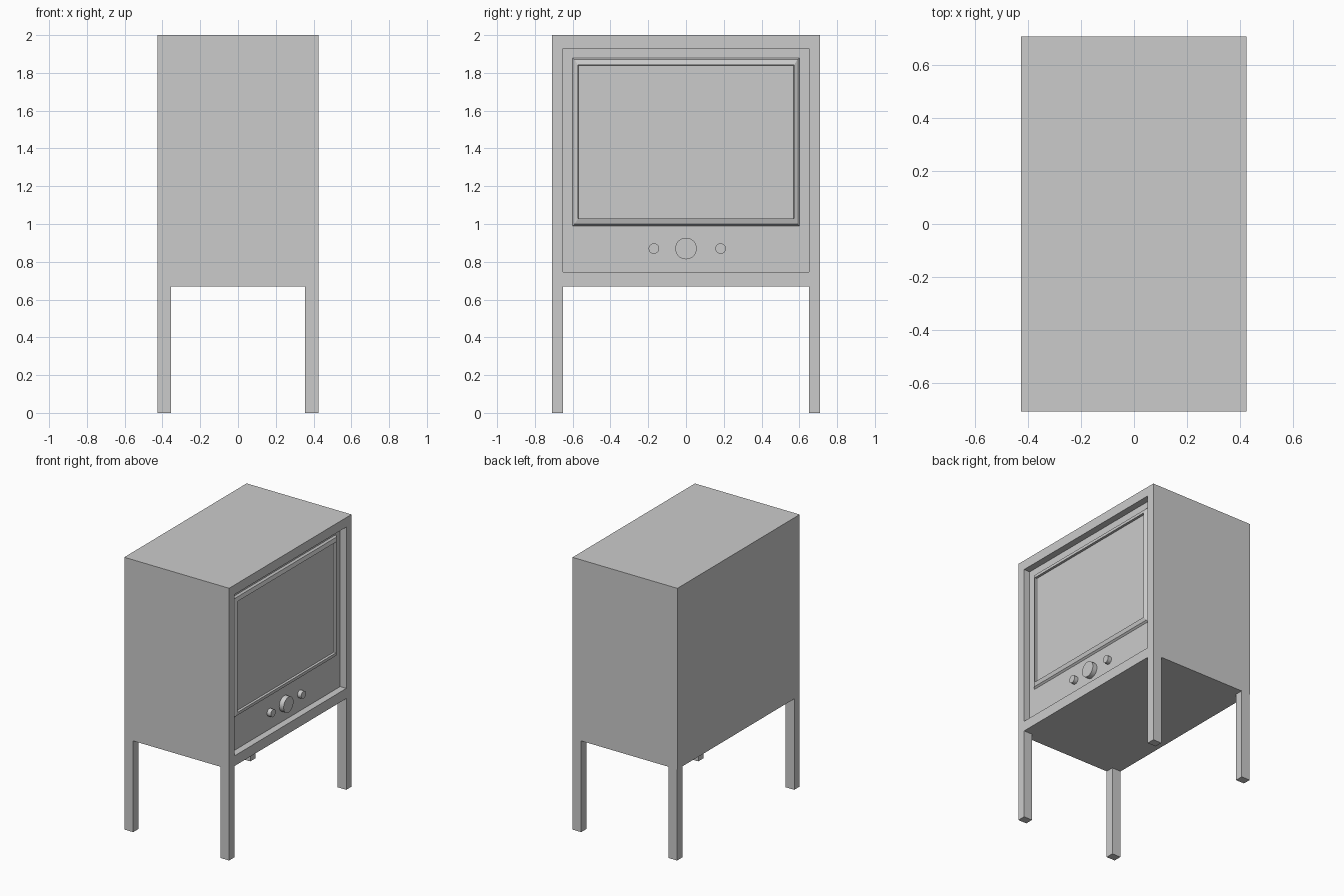
import bpy, bmesh, math

if "Cube" in bpy.data.objects:
    bpy.data.objects.remove(bpy.data.objects["Cube"])


def stepped_box(name, rings, cap_start=True, cap_end=True):
    """Skin a list of rectangles (x, half_width_y, z_low, z_high)."""
    bm = bmesh.new()
    loops = []
    for x, w, z0, z1 in rings:
        pts = [(-w, z0), (w, z0), (w, z1), (-w, z1)]
        loops.append([bm.verts.new((x, y, z)) for y, z in pts])
    for a, b in zip(loops, loops[1:]):
        for i in range(4):
            j = (i + 1) % 4
            bm.faces.new((a[j], a[i], b[i], b[j])[::-1])
    if cap_start:
        bm.faces.new(loops[0][::-1])
    if cap_end:
        bm.faces.new(loops[-1])
    mesh = bpy.data.meshes.new(name)
    bm.to_mesh(mesh)
    bm.free()
    obj = bpy.data.objects.new(name, mesh)
    bpy.context.collection.objects.link(obj)
    return obj


def knob(name, y, radius, length, sides):
    bpy.ops.mesh.primitive_cylinder_add(
        vertices=sides, radius=radius, depth=length,
        location=(0.375 + length / 2, y, 0.87), rotation=(0, math.pi / 2, 0))
    obj = bpy.context.object
    obj.name = name
    bpy.ops.object.shade_smooth_by_angle(angle=math.radians(35))


# Cabinet with recessed control panel
stepped_box("cabinet", [
    (-0.427, 0.71, 0.67, 2.0),
    (0.425, 0.71, 0.67, 2.0),
    (0.425, 0.65, 0.745, 1.93),
    (0.375, 0.65, 0.745, 1.93)])

# Raised screen surround, sloping out and dropping in to the glass
stepped_box("screen_surround", [
    (0.375, 0.60, 0.99, 1.88),
    (0.388, 0.59, 1.00, 1.87),
    (0.396, 0.572, 1.028, 1.842),
    (0.380, 0.570, 1.03, 1.84)], cap_start=False, cap_end=False)

# Screen glass
stepped_box("screen", [(0.376, 0.57, 1.03, 1.84), (0.380, 0.57, 1.03, 1.84)])

# Knobs
knob("tuning_knob", 0.0, 0.057, 0.036, 32)
knob("left_knob", -0.17, 0.028, 0.03, 20)
knob("right_knob", 0.183, 0.028, 0.03, 20)

# Four square legs flush with the cabinet corners
for sx, end in ((1, "front"), (-1, "back")):
    for sy, side in ((1, "right"), (-1, "left")):
        bpy.ops.mesh.primitive_cube_add(size=1, location=(sx * 0.39, sy * 0.68, 0.335))
        leg = bpy.context.object
        leg.name = f"{end}_{side}_leg"
        leg.scale = (0.07, 0.06, 0.67)
